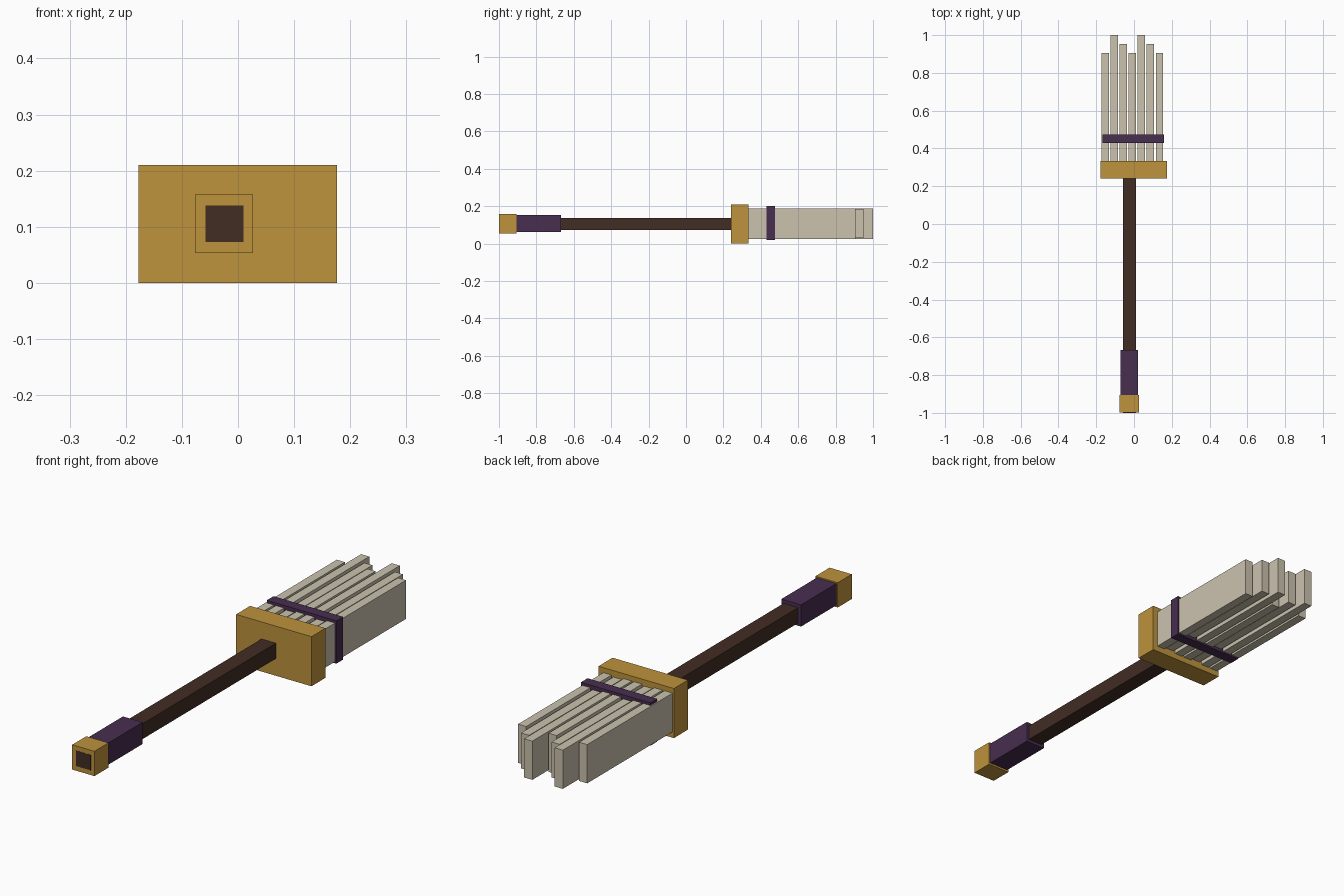
import bpy

if "Cube" in bpy.data.objects:
    bpy.data.objects.remove(bpy.data.objects["Cube"])


def material(name, rgb):
    """Flat colour given as 0-255 sRGB, stored linear."""
    m = bpy.data.materials.new(name)
    lin = [((c / 255 + 0.055) / 1.055) ** 2.4 for c in rgb]
    m.diffuse_color = (*lin, 1)
    m.use_nodes = True
    m.node_tree.nodes["Principled BSDF"].inputs["Base Color"].default_value = m.diffuse_color
    return m


gold = material("gold", (190, 147, 60))
wood = material("dark wood", (66, 45, 36))
purple = material("purple cloth", (72, 46, 80))
straw = material("pale straw", (203, 194, 174))


def box(name, x, y, z, mat):
    """Box from (min, max) ranges on each axis."""
    bpy.ops.mesh.primitive_cube_add(size=1)
    ob = bpy.context.object
    ob.name = name
    for v in ob.data.vertices:
        v.co = [(r[0] + r[1]) / 2 + c * (r[1] - r[0])
                for c, r in zip(v.co, (x, y, z))]
    ob.data.materials.append(mat)
    return ob


# Handle runs through the end cap, its end just showing
box("handle", (-0.058, 0.010), (-1.0, 0.25), (0.073, 0.138), wood)
box("end_cap", (-0.077, 0.027), (-0.999, -0.905), (0.053, 0.158), gold)
box("grip_wrap", (-0.071, 0.021), (-0.905, -0.668), (0.061, 0.153), purple)

# Block that holds the bristles
box("bristle_block", (-0.177, 0.176), (0.24, 0.334), (0.0, 0.21), gold)

# Seven flat bristle slats with repeating lengths
ends = (0.905, 1.0, 0.953)
for i in range(7):
    cx = -0.152 + i * 0.0477
    low, high = (0.033, 0.183) if i % 3 == 2 else (0.025, 0.189)
    box(f"bristle_{i + 1}", (cx - 0.019, cx + 0.019), (0.245, ends[i % 3]),
        (low, high), straw)

# Band tying the bristles
box("bristle_band", (-0.166, 0.160), (0.43, 0.475), (0.019, 0.2), purple)
